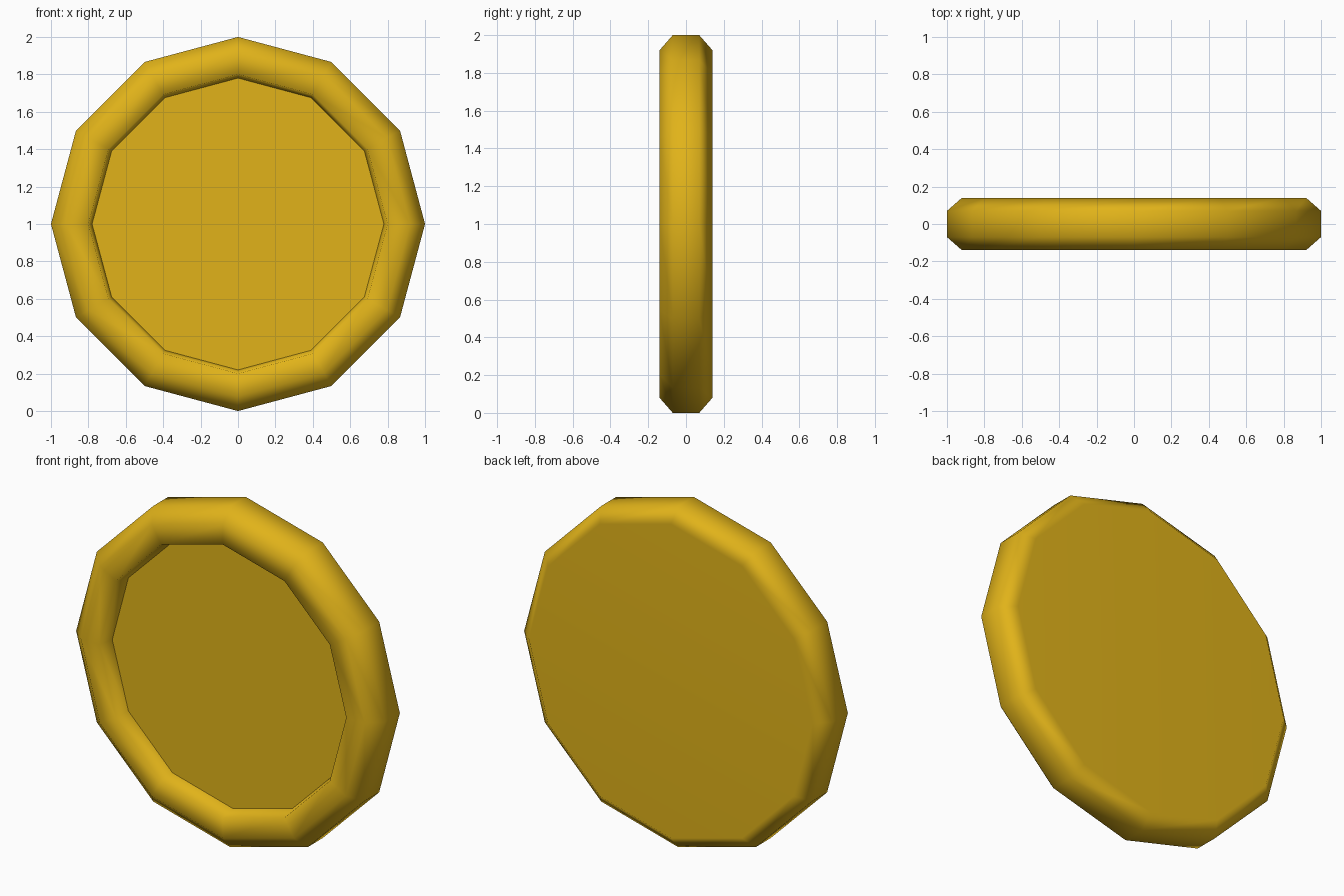
import bpy, bmesh, math

if "Cube" in bpy.data.objects:
    bpy.data.objects.remove(bpy.data.objects["Cube"])

SIDES = 12
# cross-section (radius, y) from the back face round the rim to the recessed front
PROFILE = [(0.92, 0.14), (1.0, 0.07), (1.0, -0.07), (0.92, -0.14),
           (0.80, -0.14), (0.78, -0.05)]


def ring(bm, r, y):
    return [bm.verts.new((r * math.cos(2 * math.pi * i / SIDES), y,
                          1 + r * math.sin(2 * math.pi * i / SIDES)))
            for i in range(SIDES)]


bm = bmesh.new()
rings = [ring(bm, r, y) for r, y in PROFILE]

# rim bands
for a, b in zip(rings, rings[1:]):
    for i in range(SIDES):
        j = (i + 1) % SIDES
        bm.faces.new((a[i], a[j], b[j], b[i]))

# flat back and recessed front floor
bm.faces.new(rings[0])
bm.faces.new(rings[-1])
bmesh.ops.recalc_face_normals(bm, faces=bm.faces)

# smooth everywhere except the foot of the recess wall
for f in bm.faces:
    f.smooth = True
for e in bm.edges:
    if all(v in rings[-1] for v in e.verts):
        e.smooth = False

mesh = bpy.data.meshes.new("coin")
bm.to_mesh(mesh)
bm.free()
coin = bpy.data.objects.new("coin", mesh)
bpy.context.collection.objects.link(coin)

# broad flat faces keep their own normals, bevels blend into them
weighted = coin.modifiers.new("weighted_normals", 'WEIGHTED_NORMAL')
weighted.keep_sharp = True

gold = bpy.data.materials.new("gold")
gold.diffuse_color = (0.75, 0.45, 0.01, 1)
gold.use_nodes = True
gold.node_tree.nodes["Principled BSDF"].inputs["Base Color"].default_value = gold.diffuse_color
mesh.materials.append(gold)
